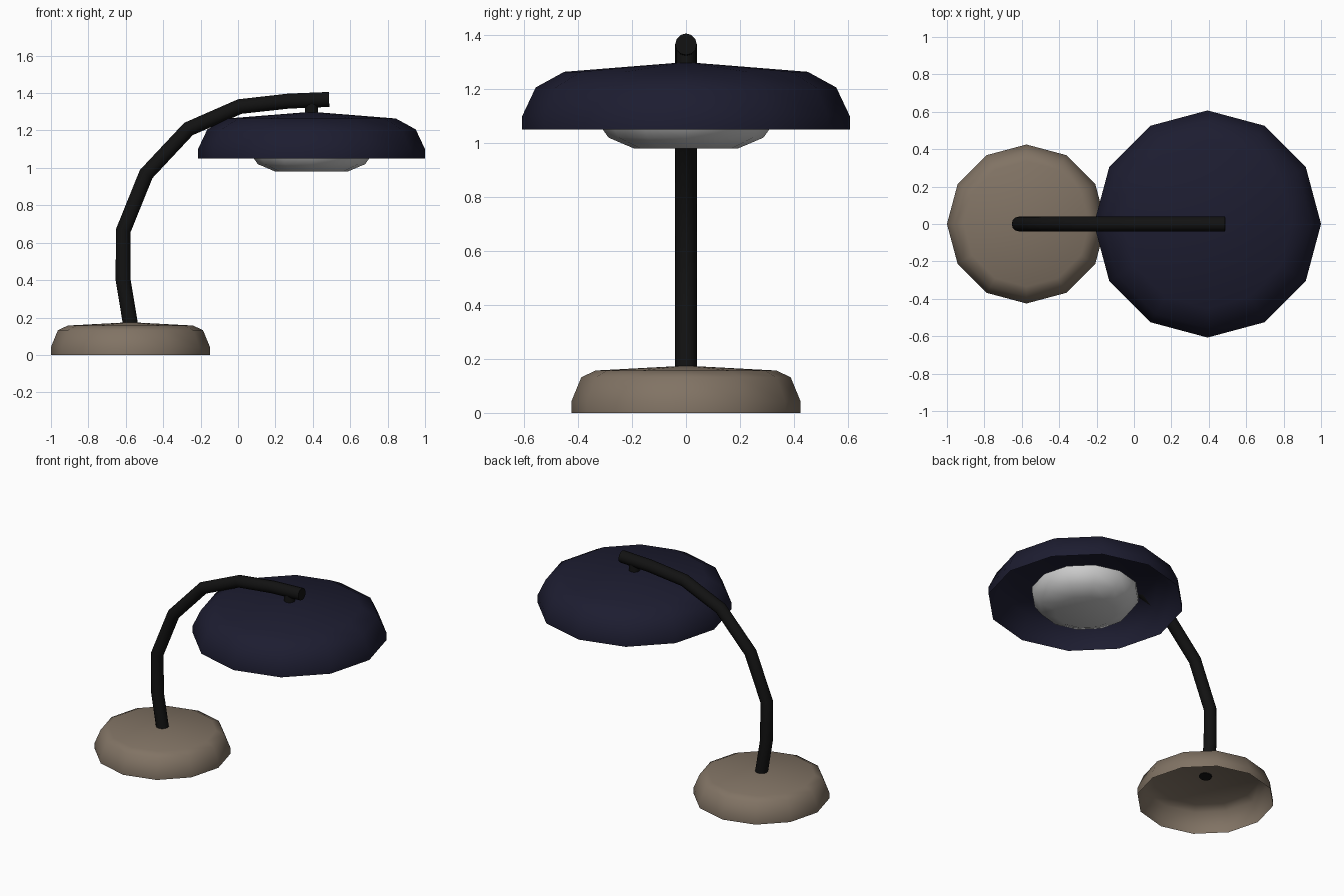
import bpy, bmesh
from math import cos, sin, pi, radians

if "Cube" in bpy.data.objects:
    bpy.data.objects.remove(bpy.data.objects["Cube"])

def paint(obj, name, rgb):
    mat = bpy.data.materials.new(name)
    mat.diffuse_color = (*rgb, 1)
    mat.use_nodes = True
    mat.node_tree.nodes["Principled BSDF"].inputs["Base Color"].default_value = mat.diffuse_color
    obj.data.materials.append(mat)

def smooth(obj, angle):
    bpy.ops.object.select_all(action='DESELECT')
    obj.select_set(True)
    bpy.context.view_layer.objects.active = obj
    bpy.ops.object.shade_smooth_by_angle(angle=radians(angle))

def lathe(name, x, profile, sides=12, angle=75):
    """Revolve (radius, z) points, listed top to bottom, around a vertical axis."""
    bm = bmesh.new()
    rings = []
    for r, z in profile:
        if r == 0:
            rings.append([bm.verts.new((0, 0, z))] * sides)
        else:
            rings.append([bm.verts.new((r * cos(2 * pi * i / sides), r * sin(2 * pi * i / sides), z))
                          for i in range(sides)])
    for a, b in zip(rings, rings[1:]):
        for i in range(sides):
            j = (i + 1) % sides
            bm.faces.new(list(dict.fromkeys((a[i], b[i], b[j], a[j]))))
    mesh = bpy.data.meshes.new(name)
    bm.to_mesh(mesh)
    bm.free()
    obj = bpy.data.objects.new(name, mesh)
    obj.location.x = x
    bpy.context.collection.objects.link(obj)
    smooth(obj, angle)
    return obj

BLACK, NAVY, TAN = (0.006, 0.006, 0.006), (0.012, 0.012, 0.03), (0.22, 0.172, 0.128)
SHADE_X = 0.393

# Base: shallow dome, open underneath
base = lathe("base", -0.575, [(0, 0.175), (0.335, 0.157), (0.388, 0.132), (0.425, 0.042), (0.425, 0)])
paint(base, "base_tan", TAN)

# Lamp shade: hollow dome
shade = lathe("shade", SHADE_X, [(0, 1.30), (0.48 * 0.94, 1.264), (0.557, 1.206), (0.607, 1.10), (0.607, 1.05)])
paint(shade, "shade_navy", NAVY)

# Light diffuser: grey bowl inside the shade
lathe("diffuser", SHADE_X, [(0.333, 1.13), (0.333, 1.085), (0.287, 1.02), (0.193, 0.98), (0, 0.98)])

# Stem joining shade and arm
stem = lathe("stem", SHADE_X, [(0.035, 1.36), (0.035, 1.28)])
paint(stem, "stem_black", BLACK)

# Bent arm: round tube along a polyline
path = [(-0.575, 0.165), (-0.614, 0.40), (-0.614, 0.663), (-0.491, 0.967),
        (-0.265, 1.208), (0.01, 1.328), (0.27, 1.357), (0.487, 1.366)]
curve = bpy.data.curves.new("arm", 'CURVE')
curve.dimensions = '3D'
curve.bevel_depth = 0.04
curve.bevel_resolution = 4
curve.use_fill_caps = True
spline = curve.splines.new('POLY')
spline.points.add(len(path) - 1)
for p, (x, z) in zip(spline.points, path):
    p.co = (x, 0, z, 1)
arm = bpy.data.objects.new("arm", curve)
bpy.context.collection.objects.link(arm)
bpy.ops.object.select_all(action='DESELECT')
arm.select_set(True)
bpy.context.view_layer.objects.active = arm
bpy.ops.object.convert(target='MESH')
arm = bpy.context.view_layer.objects.active
smooth(arm, 50)
paint(arm, "arm_black", BLACK)
